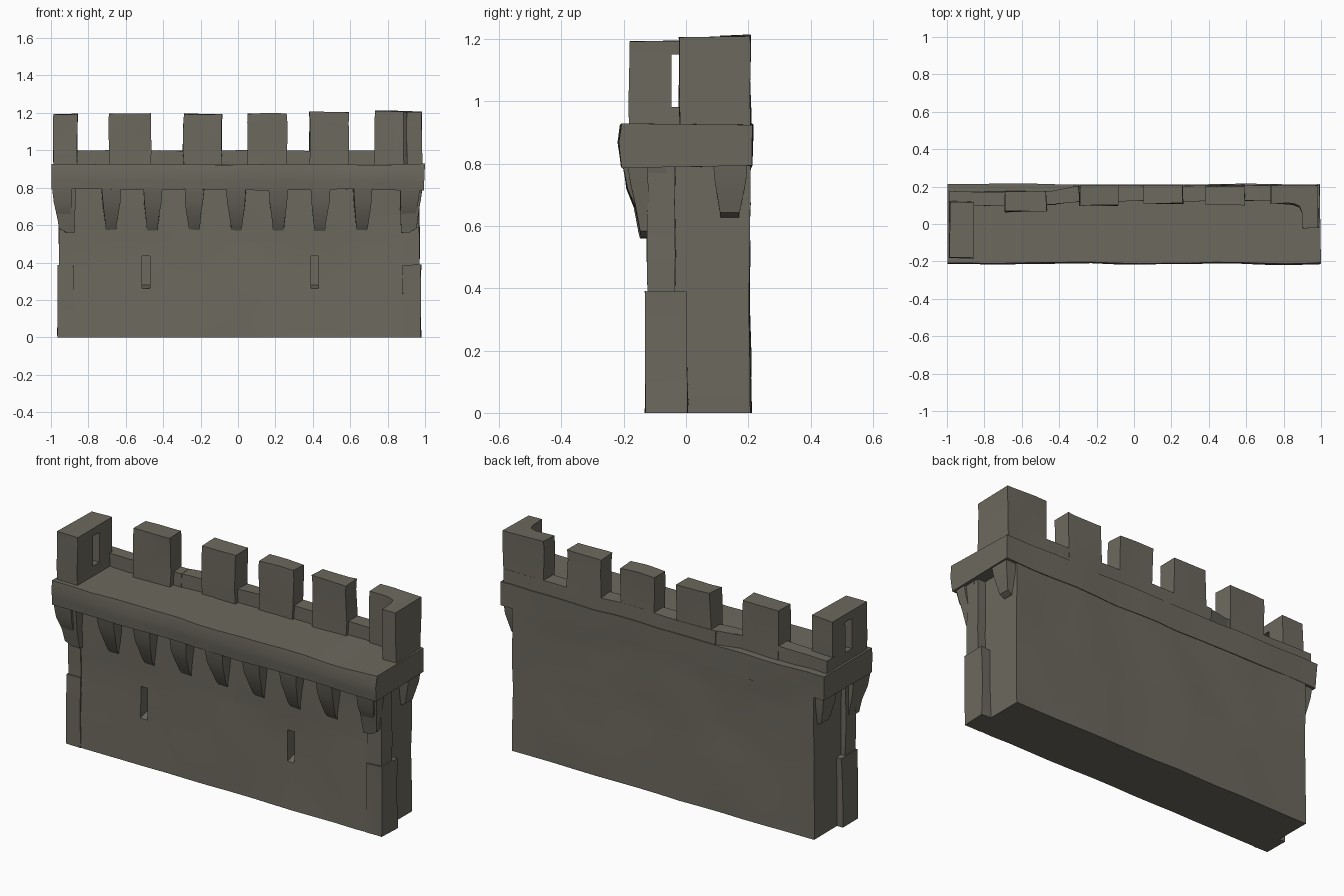
import bpy, bmesh
from mathutils import Vector, noise

cube = bpy.data.objects.get("Cube")
if cube:
    bpy.data.objects.remove(cube, do_unlink=True)

stone = bpy.data.materials.new("weathered stone")
stone.use_nodes = True
COLOR = (0.15, 0.14, 0.112, 1)
stone.diffuse_color = COLOR
bsdf = stone.node_tree.nodes["Principled BSDF"]
bsdf.inputs["Base Color"].default_value = COLOR
bsdf.inputs["Roughness"].default_value = 0.9


def weather(bm, amount):
    """Slice long faces, then nudge points so edges look hand-hewn."""
    for axis, step in ((0, 0.13), (2, 0.16)):
        normal = Vector([float(i == axis) for i in range(3)])
        for k in range(-8, 9):
            geom = bm.verts[:] + bm.edges[:] + bm.faces[:]
            bmesh.ops.bisect_plane(bm, geom=geom, plane_co=normal * (k * step + 0.03),
                                   plane_no=normal)
    for v in bm.verts:
        shift = noise.noise_vector(v.co * 5) * amount
        if v.co.z < 0.001:
            shift.z = 0
        v.co += shift
        v.co.x = max(-1, min(1, v.co.x))


def finish(name, bm, amount=0.009):
    bmesh.ops.recalc_face_normals(bm, faces=bm.faces)
    if amount:
        weather(bm, amount)
    mesh = bpy.data.meshes.new(name)
    bm.to_mesh(mesh)
    bm.free()
    mesh.materials.append(stone)
    obj = bpy.data.objects.new(name, mesh)
    bpy.context.collection.objects.link(obj)
    return obj


def loft(name, rings, amount=0.009):
    """Skin a stack of equal-length point rings and cap both ends."""
    bm = bmesh.new()
    loops = [[bm.verts.new(p) for p in ring] for ring in rings]
    n = len(loops[0])
    for a, b in zip(loops, loops[1:]):
        for i in range(n):
            j = (i + 1) % n
            bm.faces.new((a[i], a[j], b[j], b[i]))
    bm.faces.new(loops[0])
    bm.faces.new(loops[-1])
    return finish(name, bm, amount)


def rect(x0, x1, y0, y1, z):
    return [(x0, y0, z), (x1, y0, z), (x1, y1, z), (x0, y1, z)]


def box(name, x0, x1, y0, y1, z0, z1, amount=0.009):
    return loft(name, [rect(x0, x1, y0, y1, z0), rect(x0, x1, y0, y1, z1)], amount)


def along_x(name, profile, x0, x1):
    return loft(name, [[(x, y, z) for y, z in profile] for x in (x0, x1)])


def cut(obj, cutter):
    mod = obj.modifiers.new("cut", "BOOLEAN")
    mod.object = cutter
    mod.solver = "EXACT"
    bpy.context.view_layer.objects.active = obj
    bpy.ops.object.modifier_apply(modifier=mod.name)
    bpy.data.objects.remove(cutter, do_unlink=True)


# Wall: main body, with thicker front facing at both ends
wall = along_x("wall_body", [(-0.128, 0), (0.207, 0), (0.201, 0.45), (0.203, 0.72),
                             (0.207, 0.85), (-0.122, 0.85), (-0.118, 0.5)], -0.93, 0.925)
for side, outer in ((-1, 0.965), (1, 0.978)):
    label = "left" if side > 0 else "right"
    inner = side * 0.88
    box(label + "_end_facing_lower", inner, side * outer, -0.131, 0.003, 0, 0.385)
    box(label + "_end_facing_upper", inner, side * (outer - 0.008), -0.124, -0.035, 0.3, 0.83)

# Arrow slits in the front, with sloping sills
for x in (-0.492, 0.41):
    slit = loft("slit_cutter", [
        [(x + dx, y, z) for y, z in ((-0.2, 0.24), (-0.05, 0.28), (-0.05, 0.435), (-0.2, 0.435))]
        for dx in (-0.021, 0.021)], 0)
    cut(wall, slit)

# Wall walk: overhanging slab
along_x("walk_slab", [(-0.204, 0.79), (0.209, 0.79), (0.211, 0.925), (-0.208, 0.925),
                      (-0.214, 0.87)], -0.995, 0.995)

# Front corbels
for i in range(9):
    x = -0.905 + i * 0.224
    w = 0.052
    flare = 0.035 * ((i == 8) - (i == 0))
    rings = []
    for z, front, scale in ((0.8, -0.2, 1), (0.72, -0.186, 0.9), (0.6, -0.138, 0.6),
                            (0.56, -0.11, 0.55)):
        cx = x + flare * scale
        rings.append(rect(cx - w * scale, cx + w * scale, front, -0.06, z))
    loft("front_corbel", rings)

# End corbels, front corner and rear
for side in (-1, 1):
    for y0, y1, low in ((-0.185, -0.12, 0.56), (0.085, 0.195, 0.62)):
        mid = (y0 + y1) / 2
        rings = []
        for z, reach, scale in ((0.8, 0.985, 1), (0.74, 0.98, 0.9), (low + 0.02, 0.957, 0.55),
                                (low, 0.92, 0.5)):
            half = (y1 - y0) / 2 * scale
            shift = 0.05 * (1 - scale) if y0 < 0 else 0
            xs = sorted((side * 0.87, side * reach))
            rings.append(rect(xs[0], xs[1], mid - half + shift, mid + half + shift, z))
        loft("end_corbel", rings)

# Low rear parapet: the right-hand stretch is set back from the rear edge
box("right_parapet", -0.985, -0.42, 0.1, 0.17, 0.88, 1.0)
loft("parapet_joint", [[(-0.46, 0.1, z), (-0.3, 0.12, z), (-0.3, 0.205, z), (-0.46, 0.168, z)]
                       for z in (0.88, 0.998)])
box("left_parapet", -0.32, 0.98, 0.122, 0.206, 0.88, 0.998)

# Rear merlons
for x0, x1, y0, y1, top in ((-0.692, -0.468, 0.066, 0.172, 1.193),
                            (-0.29, -0.087, 0.1, 0.204, 1.195),
                            (0.055, 0.26, 0.108, 0.206, 1.197),
                            (0.385, 0.59, 0.105, 0.206, 1.207)):
    box("rear_merlon", x0, x1, y0, y1, 0.88, top, 0.012)

# Right end merlon with a viewing slit
end_merlon = loft("right_end_merlon", [rect(-0.982, -0.858, -0.182, 0.118, 0.88),
                                       rect(-0.985, -0.856, -0.182, 0.118, 1.194)])
cut(end_merlon, box("slit_cutter", -1.1, -0.8, -0.047, 0.01, 0.982, 1.15, 0))

# Left corner merlon, L-shaped with a rounded inner corner
corner = [(0.73, 0.205), (0.73, 0.108), (0.85, 0.106), (0.885, 0.093), (0.9, 0.06),
          (0.905, -0.022), (0.985, -0.022), (0.982, 0.205)]
loft("left_corner_merlon", [[(x, y, z) for x, y in corner] for z in (0.88, 1.208)])

# Soft shading with crisp arrises
bpy.ops.object.select_all(action="DESELECT")
for obj in bpy.context.scene.objects:
    if obj.type == "MESH":
        obj.select_set(True)
        bpy.context.view_layer.objects.active = obj
bpy.ops.object.shade_smooth_by_angle(angle=0.6)
